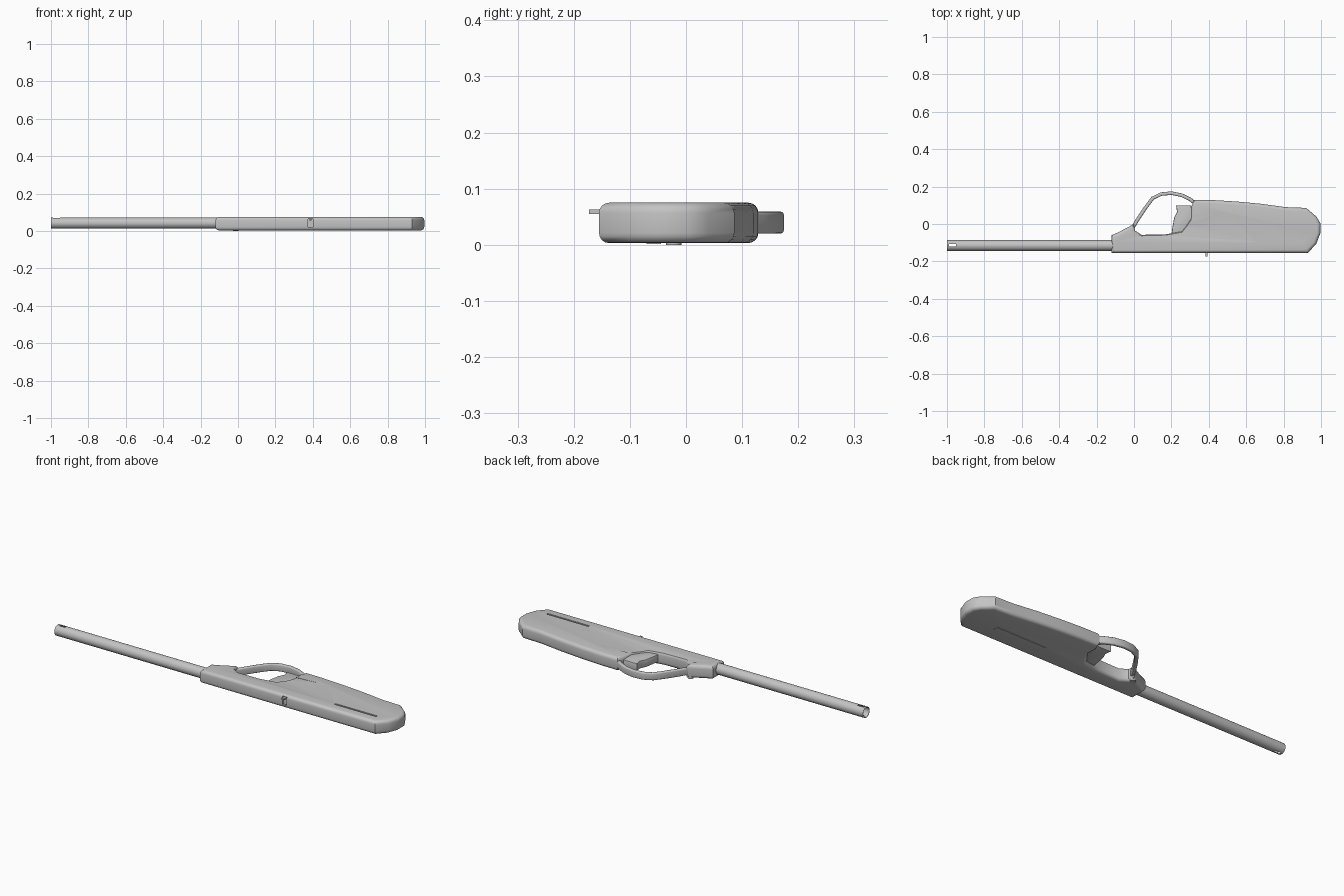
import bpy, bmesh, math
from mathutils import Vector

if "Cube" in bpy.data.objects:
    bpy.data.objects.remove(bpy.data.objects["Cube"], do_unlink=True)

grey = bpy.data.materials.new("plain grey")
grey.use_nodes = True
grey.diffuse_color = (0.55, 0.55, 0.55, 1)
grey.node_tree.nodes["Principled BSDF"].inputs["Base Color"].default_value = (0.55, 0.55, 0.55, 1)


def finish(name, bm):
    bmesh.ops.recalc_face_normals(bm, faces=bm.faces)
    mesh = bpy.data.meshes.new(name)
    bm.to_mesh(mesh)
    bm.free()
    mesh.materials.append(grey)
    obj = bpy.data.objects.new(name, mesh)
    bpy.context.collection.objects.link(obj)
    return obj


def prism(name, outline, z0, z1, bevel=0, segments=4):
    """Extrude an outline upward and round only its top and bottom rims."""
    bm = bmesh.new()
    base = bm.faces.new([bm.verts.new((x, y, z0)) for x, y in outline])
    top = bmesh.ops.extrude_face_region(bm, geom=[base], use_keep_orig=True)
    bmesh.ops.translate(bm, vec=(0, 0, z1 - z0),
                        verts=[v for v in top["geom"] if isinstance(v, bmesh.types.BMVert)])
    if bevel:
        rims = [e for e in bm.edges if abs(e.verts[0].co.z - e.verts[1].co.z) < 1e-5]
        bmesh.ops.bevel(bm, geom=rims, offset=bevel, segments=segments, profile=0.5,
                        affect='EDGES', clamp_overlap=True)
    return finish(name, bm)


def box(name, x, y, z):
    return prism(name, [(x[0], y[0]), (x[1], y[0]), (x[1], y[1]), (x[0], y[1])], *z)


def cut(target, cutter):
    cutter.hide_render = True
    cutter.hide_set(True)
    mod = target.modifiers.new("cut", 'BOOLEAN')
    mod.operation, mod.object, mod.solver = 'DIFFERENCE', cutter, 'EXACT'
    bpy.context.view_layer.objects.active = target
    bpy.ops.object.modifier_apply(modifier=mod.name)
    bpy.data.objects.remove(cutter, do_unlink=True)


def smooth(obj, angle=35):
    bpy.ops.object.select_all(action='DESELECT')
    obj.select_set(True)
    bpy.context.view_layer.objects.active = obj
    bpy.ops.object.shade_smooth_by_angle(angle=math.radians(angle))


# Handle with the finger opening cut into its back edge
body = prism("handle", [
    (-0.12, -0.155), (0.93, -0.155), (0.975, -0.105), (0.996, -0.05), (0.996, 0.005),
    (0.975, 0.04), (0.92, 0.086), (0.81, 0.09), (0.68, 0.108), (0.55, 0.12),
    (0.42, 0.128), (0.32, 0.129), (0.306, 0.09), (0.306, 0.03), (0.28, -0.01),
    (0.255, -0.04), (0.17, -0.055), (0.04, -0.058), (0.005, -0.035), (0, 0),
    (-0.085, -0.045), (-0.12, -0.06)], 0.003, 0.075, 0.018)

# Shallow tapered hollow beside the trigger
bm = bmesh.new()
for x, y, z in [(-0.1, -0.095, 0.075), (0.66, -0.095, 0.075), (0.08, -0.055, 0.068),
                (0.34, -0.01, 0.066), (0.08, 0.03, 0.068), (0.5, 0.06, 0.0755),
                (0.2, -0.095, 0.1), (0.34, 0.03, 0.1)]:
    bm.verts.new((x, y, z))
bmesh.ops.convex_hull(bm, input=bm.verts)
cut(body, finish("hollow_cutter", bm))

# Thin groove on the top and slider slot on the front edge
cut(body, box("groove_cutter", (0.65, 0.9), (-0.102, -0.092), (0.07, 0.1)))
cut(body, box("slot_cutter", (0.375, 0.4), (-0.2, -0.145), (0.02, 0.066)))
smooth(body)

# Finger guard: a ribbon following a bent path
path = [Vector(p) for p in [(-0.01, -0.025), (0.02, 0.025), (0.06, 0.085), (0.1, 0.138),
                            (0.145, 0.16), (0.2, 0.165), (0.255, 0.154), (0.3, 0.132),
                            (0.335, 0.105)]]
inner, outer = [], []
for i, p in enumerate(path):
    d = (path[min(i + 1, len(path) - 1)] - path[max(i - 1, 0)]).normalized()
    side = Vector((-d.y, d.x)) * 0.0095
    outer.append(p + side)
    inner.append(p - side)
guard = prism("finger_guard", outer + inner[::-1], 0.02, 0.059, 0.006, 3)
smooth(guard)

# Trigger
trigger = prism("trigger", [(0.225, 0.1), (0.305, 0.1), (0.32, 0.02), (0.29, -0.05),
                            (0.2, -0.06), (0.205, -0.02), (0.215, 0.035), (0.23, 0.065)],
                0.018, 0.06, 0.005, 2)
smooth(trigger)

# Hollow barrel with a slot through the tip
bm = bmesh.new()
rings = []
for x, r in [(-0.1, 0.029), (-1, 0.029), (-1, 0.026), (-0.15, 0.026)]:
    rings.append([bm.verts.new((x, -0.115 + r * math.cos(a), 0.042 + r * math.sin(a)))
                  for a in [math.tau * k / 32 for k in range(32)]])
for a, b in zip(rings, rings[1:]):
    for k in range(32):
        j = (k + 1) % 32
        bm.faces.new((a[k], a[j], b[j], b[k]))
bm.faces.new(rings[0])
bm.faces.new(rings[-1])
barrel = finish("barrel", bm)
cut(barrel, box("tip_slot_cutter", (-0.99, -0.952), (-0.121, -0.108), (0, 0.1)))
smooth(barrel)

# Slider knob on the front edge
box("slider_knob", (0.381, 0.394), (-0.173, -0.14), (0.055, 0.063))

# Pivot pin under the front end of the guard
pin = prism("pivot_pin", [(-0.012 + 0.014 * math.cos(math.tau * k / 20),
                           -0.022 + 0.014 * math.sin(math.tau * k / 20)) for k in range(20)],
            0, 0.03)
smooth(pin)

# Raised plate on the underside
box("underside_plate", (0.5, 0.8), (-0.07, -0.045), (0.001, 0.006))
